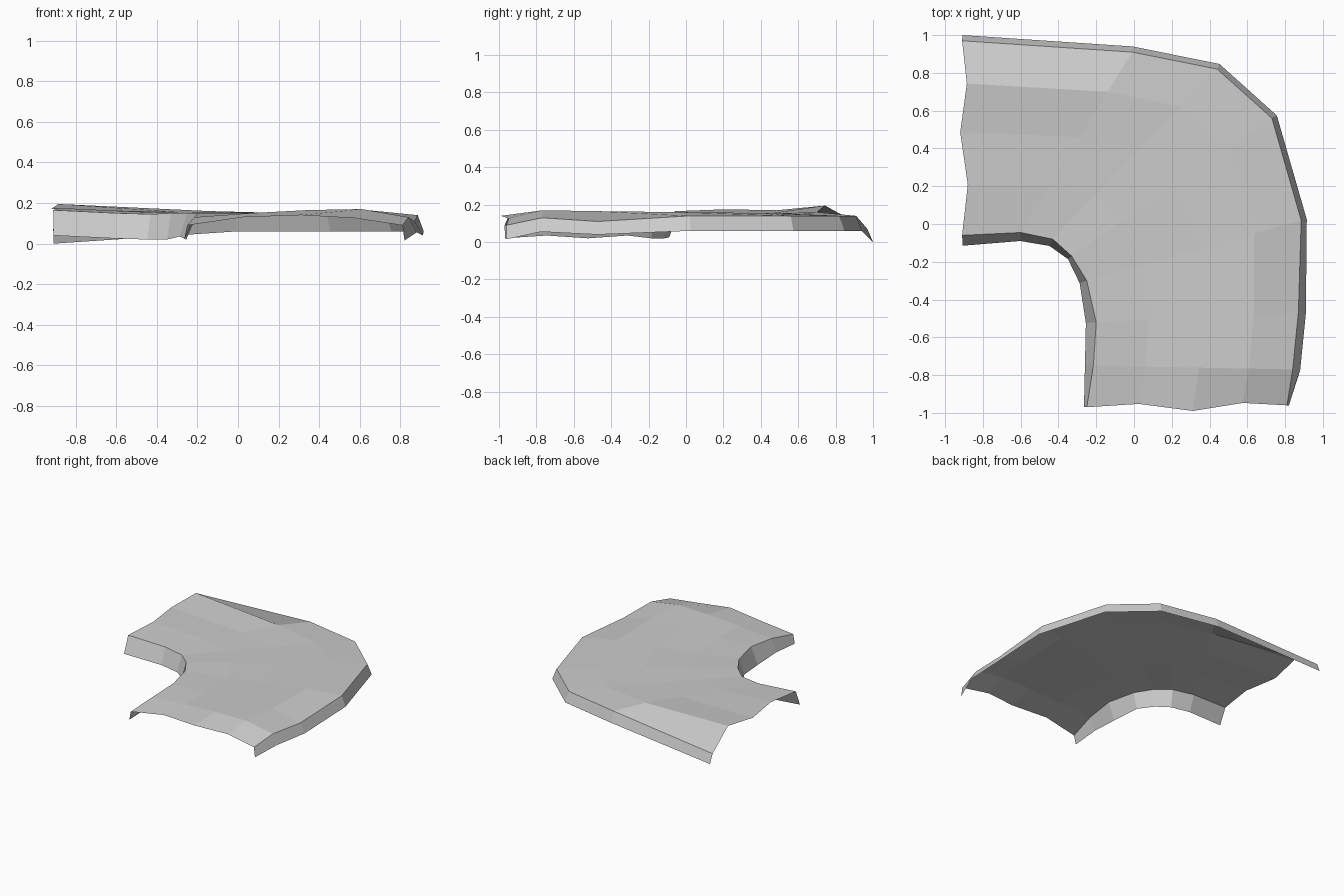
import bpy
import bmesh
from mathutils import Vector

default_cube = bpy.data.objects.get("Cube")
if default_cube:
    bpy.data.objects.remove(default_cube, do_unlink=True)

# Matte grey stone
stone = bpy.data.materials.new("plain grey")
stone.use_nodes = True
stone_colour = (0.6, 0.6, 0.6, 1)
stone.diffuse_color = stone_colour
stone.node_tree.nodes["Principled BSDF"].inputs["Base Color"].default_value = stone_colour

# Top edges of the bend, station by station, from the left end to the front end
outer_edge = [(-.91, .97, .07), (-.01, .91, .14), (.44, .82, .14), (.73, .56, .14),
              (.885, .02, .14), (.87, -.47, .11), (.84, -.77, .13), (.81, -.96, .09)]
inner_edge = [(-.91, -.06, .165), (-.6, -.045, .15), (-.43, -.08, .145), (-.33, -.17, .15),
              (-.25, -.3, .15), (-.2, -.52, .15), (-.215, -.75, .13), (-.25, -.97, .09)]

# Foot of each skirt: outward spread and height
outer_foot = [(.03, 0), (.03, .06), (.03, .06), (.03, .06),
              (.03, .06), (.04, .04), (.04, .055), (.01, .015)]
inner_foot = [(.055, .04), (.045, .025), (.04, .02), (.025, .02),
              (.04, .035), (.055, .02), (.045, .035), (.015, .02)]

# Uneven crown heights on three rails between the edges
rail_fractions = (.22, .47, .74)
crown = [(.195, .17, .175), (.16, .155, .155), (.15, .15, .15), (.155, .15, .155),
         (.16, .155, .145), (.165, .16, .15), (.17, .165, .15), (.125, .14, .13)]

# Ragged ends where the next piece would join
ragged_ends = {
    0: [Vector((.025, 0, 0)), Vector((-.01, 0, 0)), Vector((.03, 0, 0))],
    len(crown) - 1: [Vector((0, .015, 0)), Vector((0, -.025, 0)), Vector((0, .015, 0))],
}


def skirt_foot(edge, index, side, foot):
    """Drop an edge point to its foot, spreading it away from the path."""
    before = Vector(edge[max(index - 1, 0)])
    after = Vector(edge[min(index + 1, len(edge) - 1)])
    along = after - before
    outward = Vector((-along.y, along.x, 0)).normalized() * side
    spread, height = foot
    point = Vector(edge[index]) + outward * spread
    point.z = height
    return point


def cross_section(index):
    """List the points across the path from outer foot to inner foot."""
    outer, inner = Vector(outer_edge[index]), Vector(inner_edge[index])
    points = [skirt_foot(outer_edge, index, 1, outer_foot[index]), outer]
    for rail, fraction in enumerate(rail_fractions):
        point = outer.lerp(inner, fraction)
        point.z = crown[index][rail]
        if index in ragged_ends:
            point += ragged_ends[index][rail]
        points.append(point)
    points += [inner, skirt_foot(inner_edge, index, -1, inner_foot[index])]
    return points


# Loft the faceted sheet through all the cross-sections
bm = bmesh.new()
rows = [[bm.verts.new(p) for p in cross_section(i)] for i in range(len(crown))]
for row, following in zip(rows, rows[1:]):
    for a in range(len(row) - 1):
        bm.faces.new((row[a], row[a + 1], following[a + 1], following[a]))
bm.normal_update()

mesh = bpy.data.meshes.new("curved_path")
bm.to_mesh(mesh)
bm.free()
mesh.materials.append(stone)
path = bpy.data.objects.new("curved_path", mesh)
bpy.context.collection.objects.link(path)
